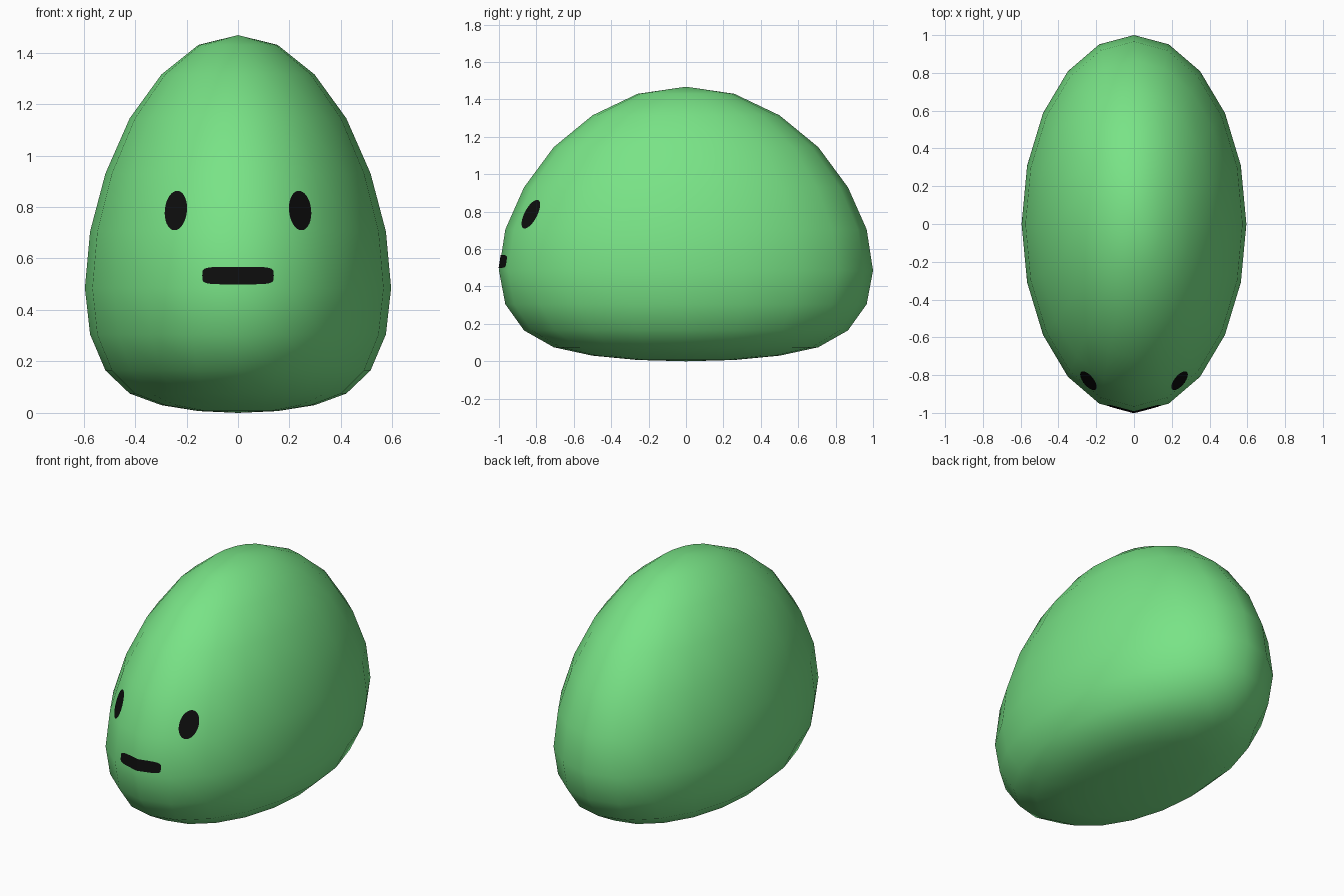
import bpy, bmesh, math
from mathutils import Vector
from mathutils.bvhtree import BVHTree

if "Cube" in bpy.data.objects:
    bpy.data.objects.remove(bpy.data.objects["Cube"])


def material(name, color):
    mat = bpy.data.materials.new(name)
    mat.diffuse_color = (*color, 1)
    mat.use_nodes = True
    mat.node_tree.nodes["Principled BSDF"].inputs["Base Color"].default_value = mat.diffuse_color
    return mat


def make_object(name, bm, mat):
    mesh = bpy.data.meshes.new(name)
    bm.to_mesh(mesh)
    mesh.materials.append(mat)
    for p in mesh.polygons:
        p.use_smooth = True
    obj = bpy.data.objects.new(name, mesh)
    bpy.context.collection.objects.link(obj)
    return obj


green = material("leaf_green", (0.19, 0.77, 0.24))
black = material("black", (0.004, 0.004, 0.004))

# Body: oval sphere with a flattened underside and a tall rounded top
RING_Z = [0, 0.007, 0.03, 0.075, 0.165, 0.305, 0.485,
          0.705, 0.93, 1.145, 1.315, 1.43, 1.468]
body = bmesh.new()
bmesh.ops.create_uvsphere(body, u_segments=20, v_segments=12, radius=1)
for v in body.verts:
    ring = round(math.degrees(math.asin(max(-1, min(1, v.co.z)))) / 15) + 6
    v.co = (v.co.x * 0.595, v.co.y, RING_Z[ring])
bmesh.ops.recalc_face_normals(body, faces=body.faces)
make_object("body", body, green)
surface = BVHTree.FromBMesh(body)


def on_face(x, z):
    """Point just in front of the body surface, seen from the front."""
    hit, normal, _, _ = surface.ray_cast(Vector((x, -3, z)), Vector((0, 1, 0)))
    return hit + normal * 0.004


def face_patch(name, cx, cz, half_w, half_h, power, tilt=0, cols=16, rows=12):
    """Thin patch with a superellipse outline that hugs the body."""
    bm = bmesh.new()
    grid = []
    for i in range(cols + 1):
        u = -math.cos(math.pi * i / cols)
        reach = max(0.0, 1 - abs(u) ** power) ** (1 / power)
        column = []
        for j in range(rows + 1):
            x = u * half_w
            z = (2 * j / rows - 1) * reach * half_h
            column.append(bm.verts.new(on_face(
                cx + x * math.cos(tilt) + z * math.sin(tilt),
                cz - x * math.sin(tilt) + z * math.cos(tilt))))
        grid.append(column)
    for a, b in zip(grid, grid[1:]):
        for j in range(rows):
            bm.faces.new((a[j], b[j], b[j + 1], a[j + 1]))
    bmesh.ops.remove_doubles(bm, verts=bm.verts, dist=1e-5)
    return make_object(name, bm, black)


# Eyes lean towards each other at the top
for side, label in ((-1, "left"), (1, "right")):
    face_patch(label + "_eye", side * 0.239, 0.785, 0.043, 0.077, 2,
               tilt=-side * 0.1)

# Straight mouth with rounded ends
face_patch("mouth", 0, 0.533, 0.138, 0.034, 5, cols=24, rows=6)
